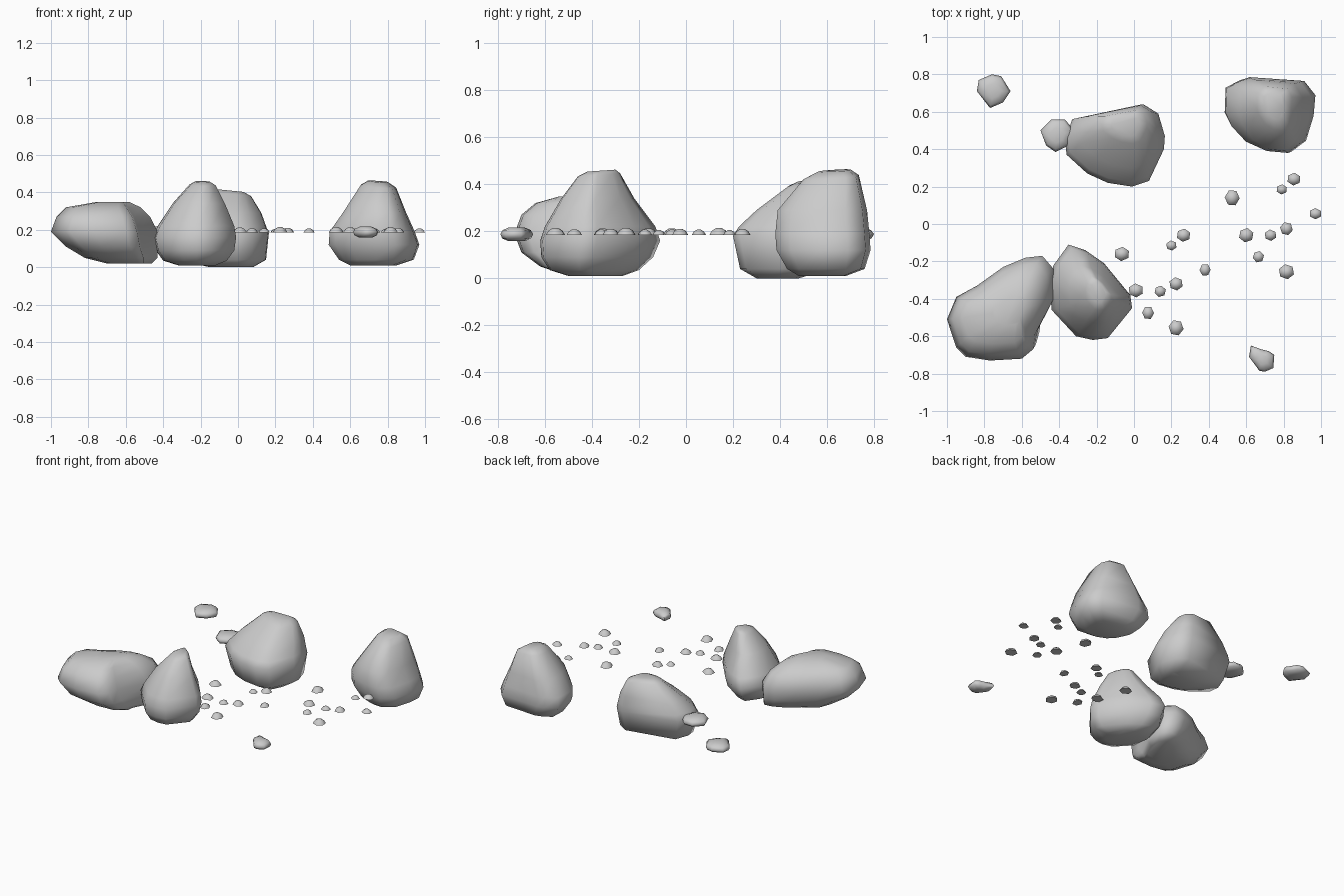
import bpy, bmesh, math, random

random.seed(4)


def loft(name, outline, levels, angle=75, tilt=(0, 0)):
    """Stack a plan outline, refitted to each level's (z, x0, x1, y0, y1) box."""
    us, vs = [p[0] for p in outline], [p[1] for p in outline]
    u0, du = min(us), max(us) - min(us)
    v0, dv = min(vs), max(vs) - min(vs)
    bm = bmesh.new()
    rings = []
    for z, x0, x1, y0, y1 in levels:
        # the upper levels lean by the tilt slope
        k = 1 if z > .38 else 0
        ring = []
        for u, v in outline:
            fx, fy = (u - u0) / du, (v - v0) / dv
            dz = k * (tilt[0] * (fx - .5) * (x1 - x0) + tilt[1] * (fy - .5) * (y1 - y0))
            ring.append(bm.verts.new((x0 + fx * (x1 - x0), y0 + fy * (y1 - y0), z + dz)))
        rings.append(ring)
    n = len(outline)
    for a, b in zip(rings, rings[1:]):
        for i in range(n):
            j = (i + 1) % n
            bm.faces.new((a[i], a[j], b[j], b[i]))
    bm.faces.new(rings[0][::-1])
    bm.faces.new(rings[-1])
    bmesh.ops.recalc_face_normals(bm, faces=bm.faces)
    mesh = bpy.data.meshes.new(name)
    bm.to_mesh(mesh)
    bm.free()
    ob = bpy.data.objects.new(name, mesh)
    bpy.context.collection.objects.link(ob)
    bpy.ops.object.select_all(action='DESELECT')
    ob.select_set(True)
    bpy.context.view_layer.objects.active = ob
    bpy.ops.object.shade_smooth_by_angle(angle=math.radians(angle))
    return ob


# Long low boulder on the left
loft("long_boulder",
     [(-1, -.51), (-.95, -.66), (-.90, -.71), (-.77, -.73), (-.60, -.72), (-.54, -.67),
      (-.53, -.59), (-.43, -.40), (-.43, -.24), (-.49, -.17), (-.58, -.18), (-.70, -.23),
      (-.84, -.33), (-.95, -.39)],
     [(.02, -.70, -.46, -.53, -.27), (.05, -.82, -.43, -.62, -.20),
      (.11, -.92, -.43, -.70, -.18), (.19, -1, -.43, -.73, -.17),
      (.27, -.97, -.47, -.70, -.21), (.32, -.92, -.52, -.64, -.29),
      (.348, -.76, -.58, -.54, -.38)])

# Pointed boulder at the front
loft("front_boulder",
     [(-.35, -.11), (-.43, -.22), (-.455, -.30), (-.44, -.46), (-.31, -.60), (-.22, -.62),
      (-.14, -.61), (-.01, -.45), (-.02, -.38), (-.16, -.21), (-.26, -.14)],
     [(.01, -.32, -.12, -.50, -.27), (.035, -.40, -.06, -.58, -.20),
      (.09, -.44, -.02, -.615, -.14), (.16, -.455, -.01, -.62, -.11),
      (.22, -.43, -.02, -.60, -.13), (.34, -.35, -.07, -.53, -.22),
      (.44, -.26, -.12, -.46, -.28), (.458, -.23, -.15, -.42, -.30)], tilt=(0, .07))

# Sloping boulder at the back
loft("back_boulder",
     [(-.33, .56), (-.37, .45), (-.36, .37), (-.25, .27), (-.14, .22), (-.01, .20),
      (.08, .23), (.16, .40), (.165, .47), (.13, .59), (.05, .64)],
     [(0, -.15, .08, .30, .48), (.04, -.33, .15, .23, .61),
      (.18, -.37, .165, .20, .64), (.22, -.35, .15, .225, .64),
      (.29, -.29, .125, .30, .635), (.392, -.17, .07, .43, .61),
      (.41, -.12, .03, .47, .58)], tilt=(-.1, 0))

# Pointed boulder on the right
loft("right_boulder",
     [(.49, .73), (.485, .60), (.52, .53), (.60, .45), (.72, .40), (.84, .39),
      (.92, .45), (.96, .58), (.97, .69), (.91, .765), (.62, .785), (.57, .77)],
     [(.01, .60, .85, .48, .68), (.04, .54, .94, .43, .76),
      (.12, .485, .97, .385, .785), (.19, .49, .945, .38, .78),
      (.29, .56, .90, .39, .77), (.43, .655, .845, .50, .735),
      (.458, .695, .80, .56, .70)], tilt=(-.07, .05))


# Flat stones: wide in the middle, narrowing above and below
def stone(name, outline):
    xs, ys = [p[0] for p in outline], [p[1] for p in outline]
    cx, cy = (min(xs) + max(xs)) / 2, (min(ys) + max(ys)) / 2
    rx, ry = (max(xs) - min(xs)) / 2, (max(ys) - min(ys)) / 2
    loft(name, outline, [(z, cx - rx * s, cx + rx * s, cy - ry * s, cy + ry * s)
                         for z, s in ((.158, .5), (.17, .88), (.188, 1), (.205, .85), (.217, .45))])


stone("flat_stone_back", [(-.84, .71), (-.77, .62), (-.70, .65), (-.66, .71), (-.71, .79),
                          (-.76, .80), (-.83, .77)])
stone("flat_stone_middle", [(-.50, .50), (-.47, .42), (-.42, .385), (-.35, .42), (-.32, .50),
                            (-.37, .56), (-.44, .56)])
stone("flat_stone_front", [(.625, -.65), (.615, -.71), (.645, -.75), (.67, -.785), (.70, -.79),
                           (.745, -.77), (.75, -.70), (.72, -.68), (.68, -.67)])

# Scattered pebbles: flat-bottomed faceted domes (x, y, radius)
pebbles = [(-.065, -.16, .038), (.20, -.115, .027), (.265, -.06, .035), (.525, .14, .04),
           (.79, .185, .027), (.855, .24, .034), (.97, .055, .03), (.815, -.025, .034),
           (.73, -.06, .03), (.60, -.06, .038), (.665, -.175, .03), (.815, -.255, .04),
           (.38, -.245, .03), (.225, -.32, .035), (.14, -.36, .03), (.01, -.355, .037),
           (.075, -.475, .032), (.225, -.555, .04)]
for k, (x, y, r) in enumerate(pebbles):
    turn = random.uniform(0, math.tau)
    ring = [(math.cos(turn + i * math.tau / 6), math.sin(turn + i * math.tau / 6))
            for i in range(6)]
    h = r * .72
    loft(f"pebble_{k + 1}", ring,
         [(.185 + h * t, x - r * s, x + r * s, y - r * s, y + r * s)
          for t, s in ((0, 1), (.65, .72), (1, .3))], angle=60)
